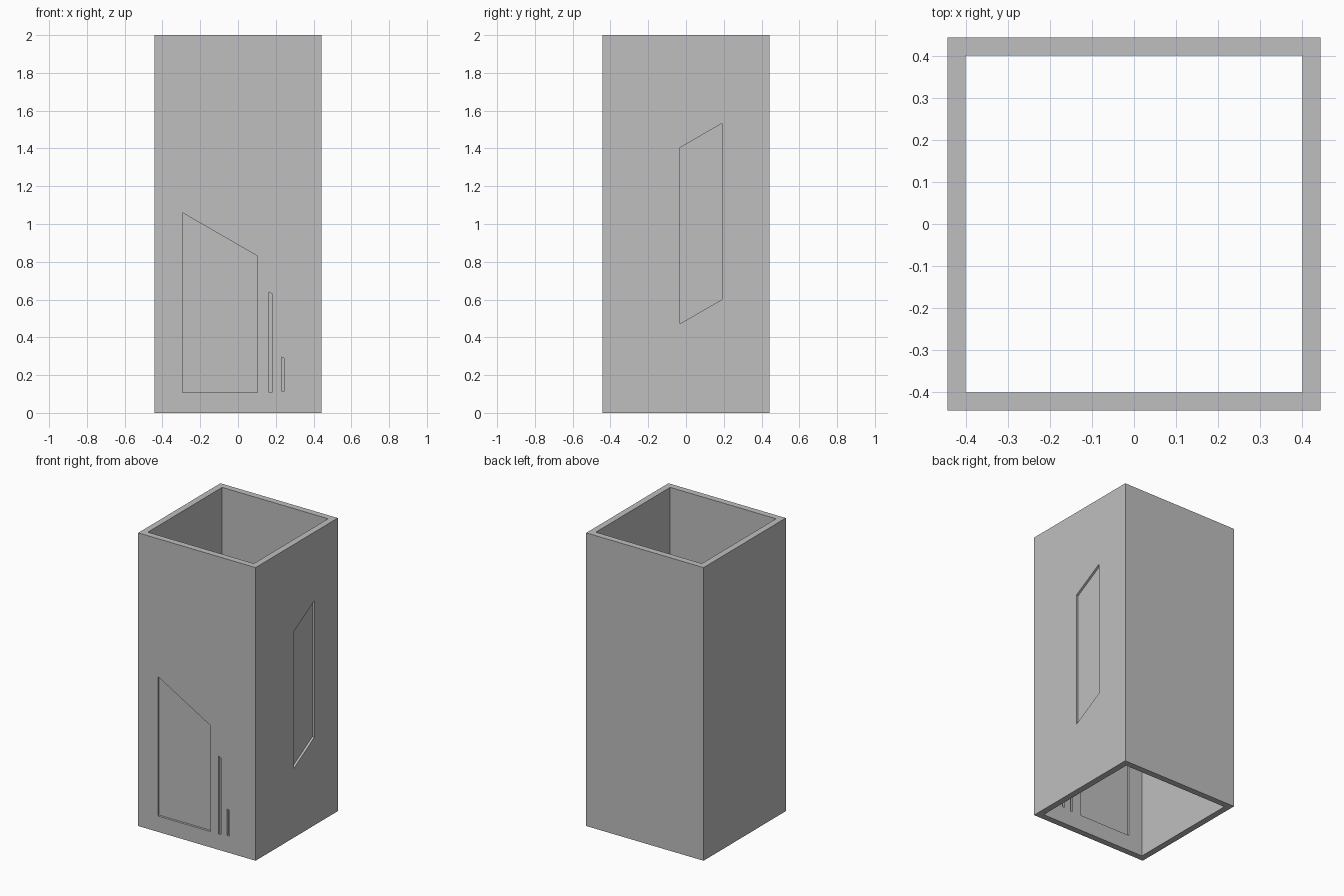
import bpy
import bmesh
import math

default = bpy.data.objects.get("Cube")
if default:
    bpy.data.objects.remove(default)

HEIGHT = 2.0
OUTER = 0.443
INNER = 0.4
RECESS = 0.015
SLOPE = math.tan(math.radians(30))

# One plain grey for the whole tower
grey = bpy.data.materials.new("concrete_grey")
grey.use_nodes = True
colour = (0.52, 0.52, 0.52, 1)
grey.diffuse_color = colour
grey.node_tree.nodes["Principled BSDF"].inputs["Base Color"].default_value = colour


def new_object(name, bm):
    bmesh.ops.recalc_face_normals(bm, faces=bm.faces)
    mesh = bpy.data.meshes.new(name)
    bm.to_mesh(mesh)
    bm.free()
    mesh.materials.append(grey)
    obj = bpy.data.objects.new(name, mesh)
    bpy.context.collection.objects.link(obj)
    return obj


def prism(name, outline, start, depth):
    """Extrude an outline of 3D points, from start along the depth vector."""
    bm = bmesh.new()
    verts = [bm.verts.new([p + s for p, s in zip(point, start)]) for point in outline]
    face = bm.faces.new(verts)
    extruded = bmesh.ops.extrude_face_region(bm, geom=[face])["geom"]
    moved = [v for v in extruded if isinstance(v, bmesh.types.BMVert)]
    bmesh.ops.translate(bm, verts=moved, vec=depth)
    return new_object(name, bm)


def square(r):
    return [(-r, -r, 0), (r, -r, 0), (r, r, 0), (-r, r, 0)]


def cut(target, cutter):
    cutter.hide_render = True
    mod = target.modifiers.new(cutter.name, "BOOLEAN")
    mod.operation = "DIFFERENCE"
    mod.solver = "EXACT"
    mod.object = cutter
    bpy.context.view_layer.objects.active = target
    bpy.ops.object.modifier_apply(modifier=mod.name)
    bpy.data.objects.remove(cutter)


# Square tube, open at both ends
tower = prism("tower_walls", square(OUTER), (0, 0, 0), (0, 0, HEIGHT))
cut(tower, prism("shaft_cutter", square(INNER), (0, 0, -0.1), (0, 0, HEIGHT + 0.2)))

# Openings: name, wall, near and far edge, bottom, top at near edge, bottom and top slope
openings = [
    ("door", "front", -0.295, 0.102, 0.108, 1.06, 0, -SLOPE),
    ("tall_slot", "front", 0.164, 0.18, 0.108, 0.64, 0, -SLOPE),
    ("short_slot", "front", 0.229, 0.245, 0.115, 0.297, 0, -SLOPE),
    ("window", "right", -0.032, 0.19, 0.472, 1.404, SLOPE, SLOPE),
]

# Sunken panels, set back equally on the outer and inner side of each wall
for name, wall, a, b, low, high, low_slope, high_slope in openings:
    rise = b - a
    flat = [(a, low), (b, low + low_slope * rise),
            (b, high + high_slope * rise), (a, high)]
    for side, near, depth in (("outer", OUTER - RECESS, 0.1),
                              ("inner", INNER + RECESS, -0.1)):
        if wall == "front":
            outline = [(u, 0, z) for u, z in flat]
            start, vec = (0, -near, 0), (0, -depth, 0)
        else:
            outline = [(0, u, z) for u, z in flat]
            start, vec = (near, 0, 0), (depth, 0, 0)
        cut(tower, prism(f"{name}_{side}_cutter", outline, start, vec))
